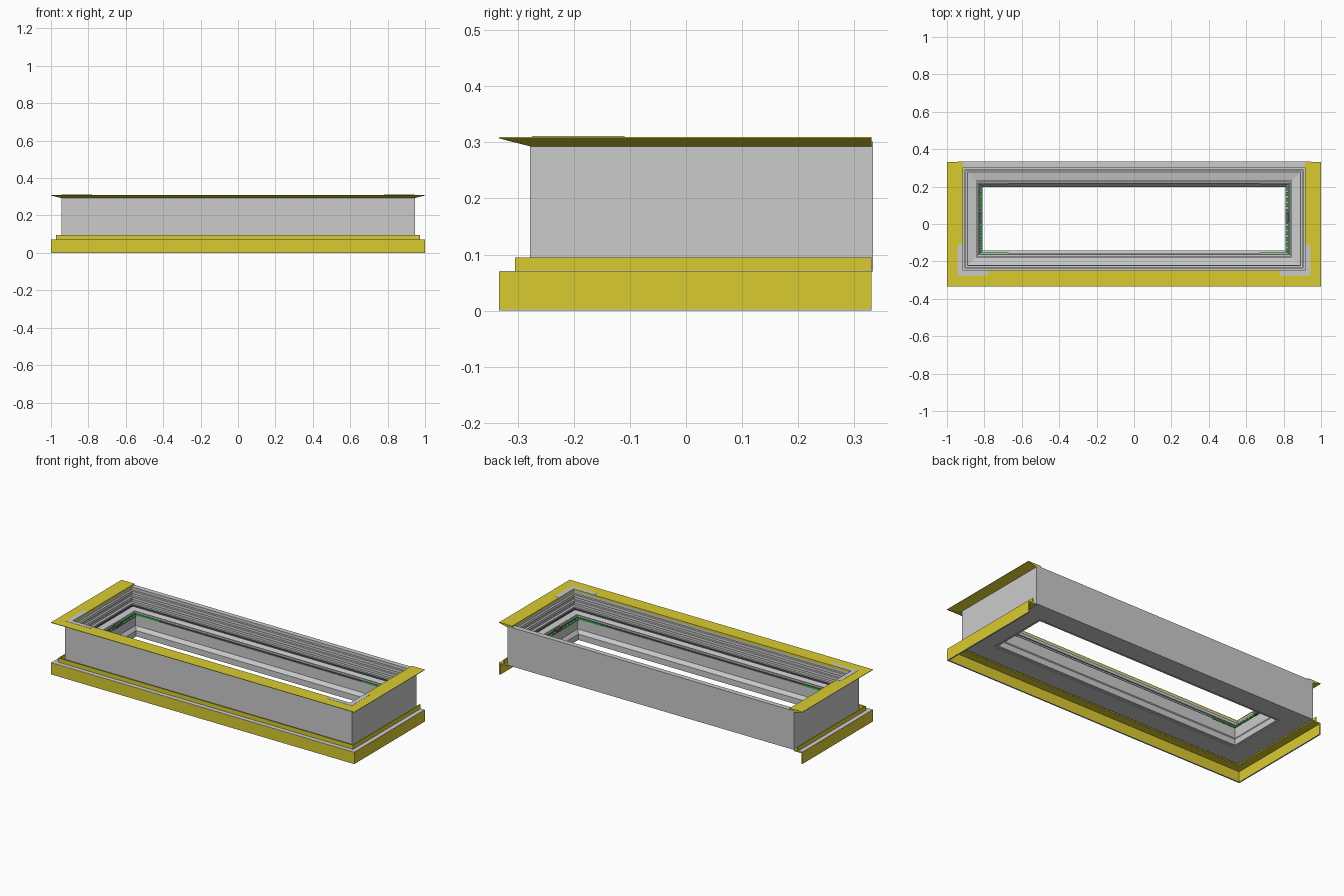
import bpy, bmesh

if "Cube" in bpy.data.objects:
    bpy.data.objects.remove(bpy.data.objects["Cube"])

HX, FRONT, BACK = 0.945, -0.278, 0.333   # outer faces of the grey box


def material(name, rgb):
    m = bpy.data.materials.new(name)
    m.diffuse_color = (*rgb, 1)
    m.use_nodes = True
    m.node_tree.nodes["Principled BSDF"].inputs["Base Color"].default_value = m.diffuse_color
    return m


YELLOW = material("yellow", (0.70, 0.60, 0.03))
GREEN = material("green", (0.05, 0.8, 0.08))
DARK = material("dark_grey", (0.12, 0.12, 0.12))


def finish(bm, name, mat=None):
    bmesh.ops.recalc_face_normals(bm, faces=bm.faces)
    me = bpy.data.meshes.new(name)
    bm.to_mesh(me)
    bm.free()
    ob = bpy.data.objects.new(name, me)
    bpy.context.collection.objects.link(ob)
    if mat:
        me.materials.append(mat)
    return ob


def sweep(name, profile, mat=None, closed=False, end=0.331):
    """Mitred sweep of (outward offset, height) points around the box.
    Closed goes all the way round, open leaves the back side free."""
    bm = bmesh.new()
    rows = []
    for sx, back in ((-1, True), (-1, False), (1, False), (1, True)):
        row = []
        for d, z in profile:
            y = FRONT - d
            if back:
                y = BACK + d if closed else end
            row.append(bm.verts.new((sx * (HX + d), y, z)))
        rows.append(row)
    n = len(profile)
    for k in range(4 if closed else 3):
        a, b = rows[k], rows[(k + 1) % 4]
        for i in range(n):
            j = (i + 1) % n
            bm.faces.new((a[i], a[j], b[j], b[i]))
    if not closed:
        bm.faces.new(rows[0])
        bm.faces.new(rows[3])
    return finish(bm, name, mat)


def rect(d0, d1, z0, z1):
    return [(d0, z0), (d1, z0), (d1, z1), (d0, z1)]


def boxes(name, items, mat=None):
    """Boxes given as x0,x1,y0,y1,z0,z1, each mirrored across x = 0."""
    bm = bmesh.new()
    for x0, x1, y0, y1, z0, z1 in items:
        for s in (-1, 1):
            vs = bmesh.ops.create_cube(bm, size=1)["verts"]
            for v in vs:
                v.co.x = s * (x1 if v.co.x > 0 else x0)
                v.co.y = y1 if v.co.y > 0 else y0
                v.co.z = z1 if v.co.z > 0 else z0
    return finish(bm, name, mat)


# Main frame: outer wall, ribbed inside rim, sloped ledge and opening
sweep("window_frame", [
    (0, 0.07), (0, 0.302), (-0.03, 0.302),
    (-0.03, 0.285), (-0.042, 0.285), (-0.042, 0.268), (-0.034, 0.268),
    (-0.034, 0.252), (-0.046, 0.252), (-0.046, 0.236), (-0.038, 0.236),
    (-0.038, 0.22), (-0.053, 0.22), (-0.053, 0.205), (-0.10, 0.197),
    (-0.10, 0.206), (-0.108, 0.206), (-0.108, 0.192), (-0.12, 0.192),
    (-0.12, 0.13), (-0.136, 0.11), (-0.136, 0.075), (-0.12, 0.075),
    (-0.12, 0.07)], closed=True)

# Gasket lines on the inside rim and round the ledge
sweep("rim_gasket", rect(-0.058, -0.052, 0.20, 0.212), DARK, closed=True)
sweep("ledge_gasket", rect(-0.118, -0.112, 0.19, 0.198), DARK, closed=True)

# Top flange with sloped underside
sweep("top_flange", [(0, 0.293), (0.055, 0.307), (0.055, 0.31),
                     (-0.03, 0.31), (-0.03, 0.298), (0, 0.298)], YELLOW)

# Corner plates on the top flange
boxes("corner_plate", [(0.78, 0.943, -0.275, -0.249, 0.306, 0.311),
                       (0.914, 0.943, -0.249, -0.11, 0.306, 0.311)])

# Lower cladding: hollow angle with an upright lip
sweep("lower_cladding", [
    (0.055, 0.002), (0.055, 0.069), (0.027, 0.069), (0.027, 0.095),
    (0.021, 0.095), (0.021, 0.069), (0, 0.069), (0, 0.062),
    (0.047, 0.062), (0.047, 0.002)], YELLOW)
sweep("cladding_top_strip", rect(0.028, 0.0545, 0.068, 0.0705))
sweep("cladding_bottom_edge", rect(0.047, 0.055, 0, 0.002))

# Green seals: dashed along the ends, solid near the corners
dashes = [(0.812, 0.824, -0.15 + i * 0.03, -0.13 + i * 0.03, 0.19, 0.197)
          for i in range(12)]
corners = [(0.67, 0.824, y, y + 0.006, 0.19, 0.198) for y in (-0.158, 0.212)]
boxes("green_seal", dashes + corners, GREEN)

# Latch blocks at both ends
boxes("latch_block", [(0.811, 0.829, 0.01, 0.06, 0.19, 0.208)], DARK)
